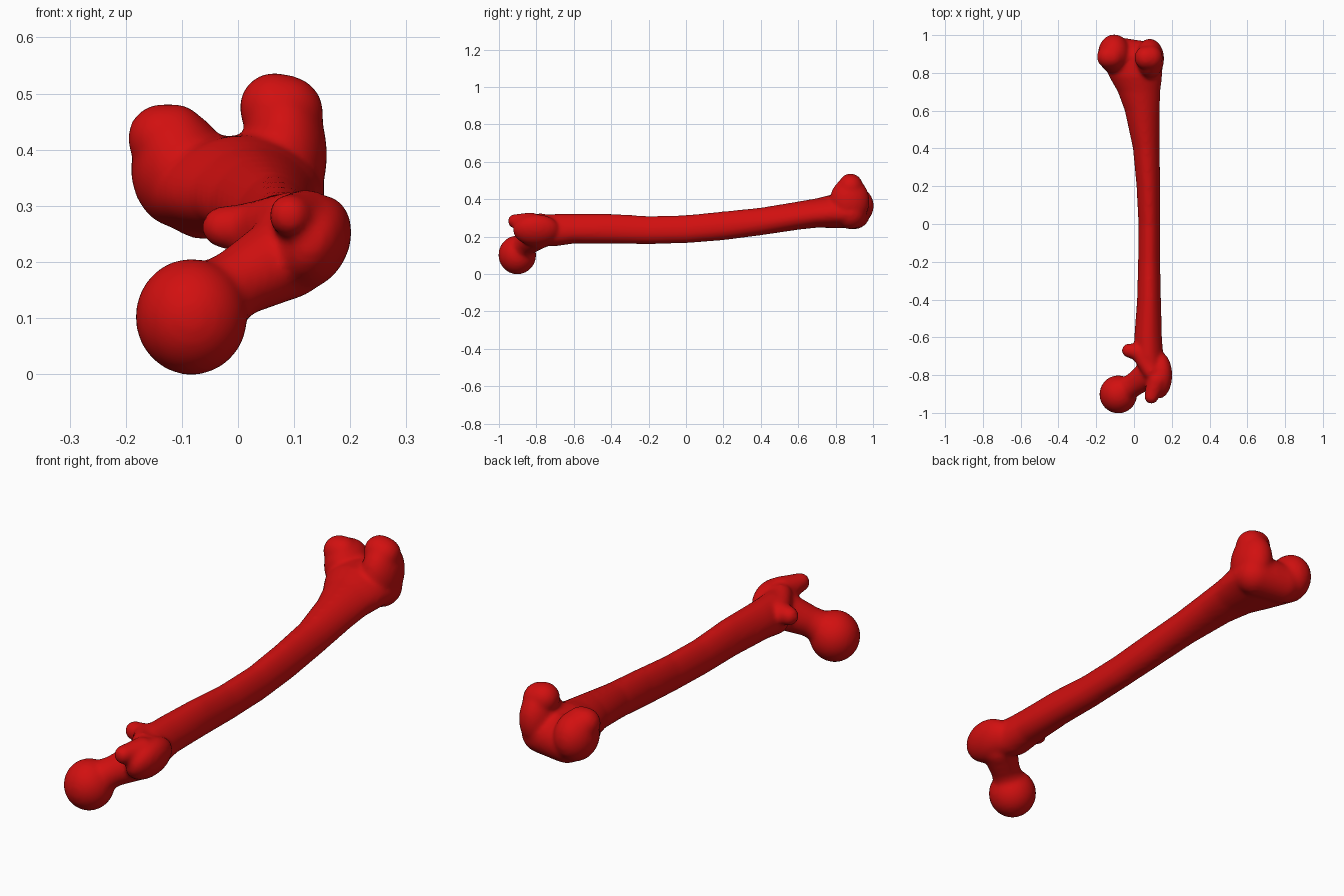
import bpy, bmesh, math
from mathutils import Vector, Matrix

cube = bpy.data.objects.get("Cube")
if cube:
    bpy.data.objects.remove(cube, do_unlink=True)

red = bpy.data.materials.new("bone_red")
red.use_nodes = True
colour = (0.64, 0.005, 0.005, 1)
red.diffuse_color = colour
red.node_tree.nodes["Principled BSDF"].inputs["Base Color"].default_value = colour

bm = bmesh.new()


def ball(c, r, tilt=0.0):
    """Ellipsoid at c with half sizes r, tilted about y in degrees."""
    m = (Matrix.Translation(c) @ Matrix.Rotation(math.radians(tilt), 4, 'Y')
         @ Matrix.Diagonal((*r, 1)))
    bmesh.ops.create_icosphere(bm, subdivisions=4, radius=1, matrix=m)


def limb(*knots):
    """Tapered round limb through knots of (x, y, z, radius)."""
    for x, y, z, r in knots:
        ball((x, y, z), (r, r, r))
    for a, b in zip(knots, knots[1:]):
        p, q = Vector(a[:3]), Vector(b[:3])
        d = q - p
        m = Matrix.Translation((p + q) / 2) @ d.to_track_quat('Z', 'Y').to_matrix().to_4x4()
        bmesh.ops.create_cone(bm, cap_ends=True, segments=32, radius1=a[3],
                              radius2=b[3], depth=d.length, matrix=m)


def loft(sections, n=32):
    """Shaft from sections of (y, x_min, x_max, z_min, z_max), narrower at the rear ridge."""
    rings = []
    for y, x0, x1, z0, z1 in sections:
        ring = []
        for i in range(n):
            a = 2 * math.pi * i / n
            s = math.sin(a)
            x = (x0 + x1) / 2 + (x1 - x0) / 2 * math.cos(a) * (1 - 0.16 * s)
            ring.append(bm.verts.new((x, y, (z0 + z1) / 2 + (z1 - z0) / 2 * s)))
        rings.append(ring)
    for a, b in zip(rings, rings[1:]):
        for i in range(n):
            j = (i + 1) % n
            bm.faces.new((a[i], a[j], b[j], b[i]))
    bm.faces.new(rings[0][::-1])
    bm.faces.new(rings[-1])


# Shaft, flaring towards the knee
loft([(-0.80, 0.04, 0.175, 0.155, 0.31),
      (-0.70, 0.00, 0.155, 0.148, 0.322),
      (-0.60, 0.002, 0.147, 0.163, 0.322),
      (-0.40, 0.017, 0.142, 0.163, 0.322),
      (-0.20, 0.022, 0.138, 0.160, 0.310),
      (0.00, 0.024, 0.138, 0.165, 0.315),
      (0.20, 0.014, 0.138, 0.181, 0.335),
      (0.40, -0.005, 0.135, 0.207, 0.355),
      (0.60, -0.048, 0.135, 0.237, 0.388),
      (0.70, -0.085, 0.138, 0.248, 0.405),
      (0.78, -0.13, 0.147, 0.246, 0.425),
      (0.86, -0.165, 0.153, 0.245, 0.425)])

# Hip ball and neck
ball((-0.083, -0.902, 0.102), (0.100, 0.101, 0.104))
limb((-0.06, -0.885, 0.125, 0.068), (0.0, -0.85, 0.163, 0.062), (0.085, -0.79, 0.21, 0.078))

# Outer hip knob with its hooked tip
ball((0.132, -0.80, 0.235), (0.066, 0.125, 0.088), 25)
limb((0.12, -0.83, 0.275, 0.055), (0.092, -0.915, 0.283, 0.038))

# Inner small knob and the crest joining it to the outer knob
limb((-0.027, -0.67, 0.262, 0.038), (0.03, -0.68, 0.26, 0.048), (0.09, -0.78, 0.28, 0.045))

# Knee knuckles, with the bridge between them
ball((-0.105, 0.90, 0.365), (0.086, 0.104, 0.105))
limb((-0.135, 0.885, 0.42, 0.062), (-0.115, 0.885, 0.42, 0.062))
ball((0.083, 0.875, 0.39), (0.076, 0.106, 0.125))
limb((0.065, 0.88, 0.475, 0.063), (0.085, 0.88, 0.465, 0.068))
ball((-0.015, 0.88, 0.335), (0.13, 0.083, 0.09))
limb((-0.06, 0.90, 0.325, 0.085), (0.07, 0.88, 0.325, 0.085))

mesh = bpy.data.meshes.new("thigh_bone")
bmesh.ops.recalc_face_normals(bm, faces=bm.faces)
bm.to_mesh(mesh)
bm.free()
mesh.materials.append(red)
bone = bpy.data.objects.new("thigh_bone", mesh)
bpy.context.collection.objects.link(bone)

# Fuse the parts into one skin and soften the joins
fuse = bone.modifiers.new("fuse", 'REMESH')
fuse.mode = 'VOXEL'
fuse.voxel_size = 0.009
fuse.use_smooth_shade = True
soften = bone.modifiers.new("soften", 'SMOOTH')
soften.factor = 0.5
soften.iterations = 12
